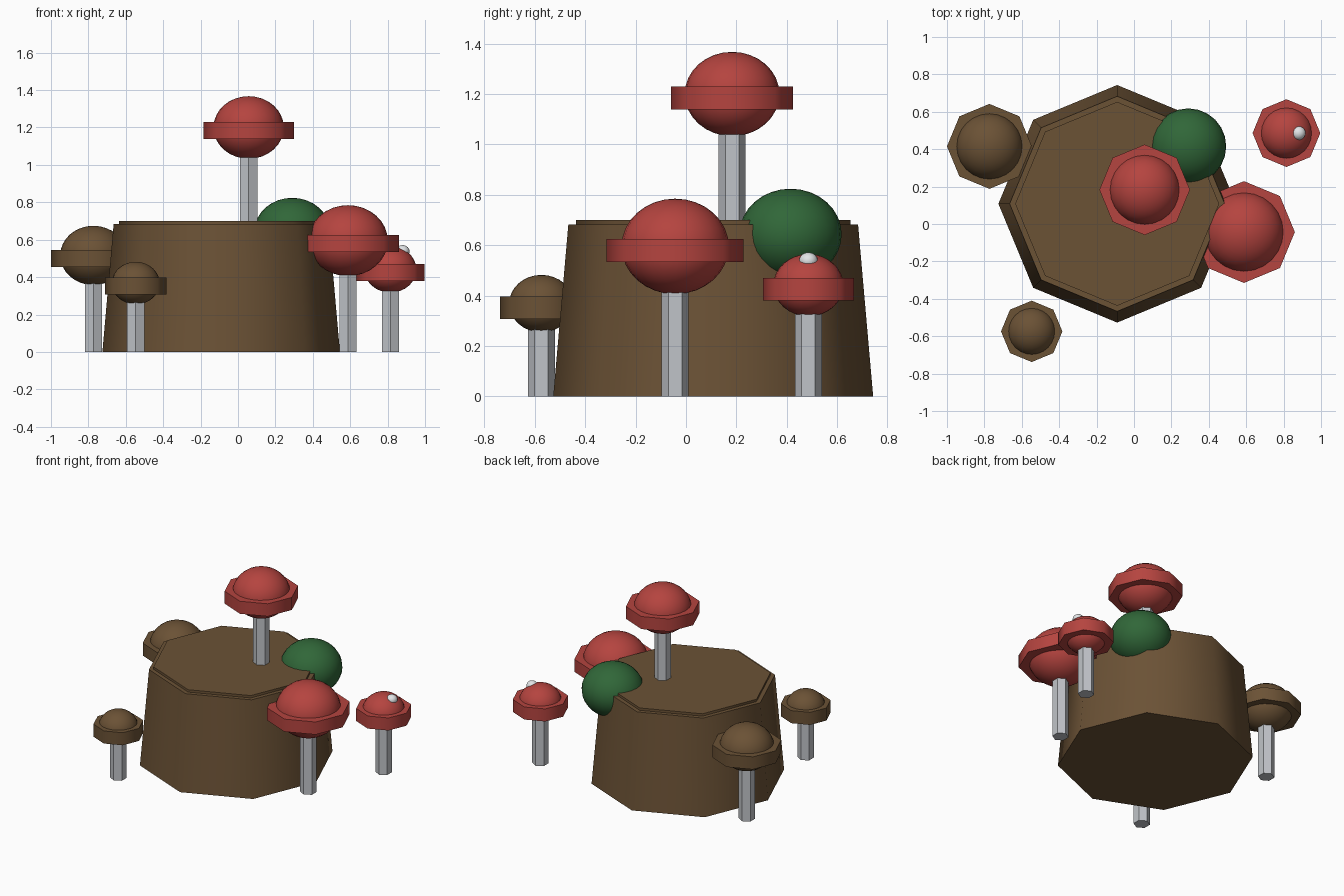
import bpy
import math

cube = bpy.data.objects.get("Cube")
if cube:
    bpy.data.objects.remove(cube, do_unlink=True)


def make_material(name, r, g, b):
    mat = bpy.data.materials.new(name)
    mat.use_nodes = True
    mat.diffuse_color = (r, g, b, 1)
    bsdf = next(n for n in mat.node_tree.nodes if n.type == "BSDF_PRINCIPLED")
    bsdf.inputs["Base Color"].default_value = (r, g, b, 1)
    return mat


BROWN = make_material("bark brown", 0.147, 0.084, 0.036)
RED = make_material("cap red", 0.462, 0.058, 0.050)
GREEN = make_material("moss green", 0.030, 0.135, 0.040)
GREY = make_material("stem pale grey", 0.53, 0.55, 0.58)
WHITE = make_material("spot white", 0.80, 0.82, 0.84)


def finish(name, mat):
    """Name, colour and shade the newest object."""
    obj = bpy.context.object
    obj.name = name
    obj.data.materials.append(mat)
    bpy.ops.object.shade_smooth_by_angle(angle=math.radians(50))
    return obj


def prism(name, mat, x, y, z0, z1, r0, r1, sides):
    bpy.ops.mesh.primitive_cone_add(
        vertices=sides, radius1=r0, radius2=r1, depth=z1 - z0,
        location=(x, y, (z0 + z1) / 2))
    return finish(name, mat)


def ball(name, mat, x, y, z, r, rz):
    bpy.ops.mesh.primitive_uv_sphere_add(
        segments=24, ring_count=16, radius=1, location=(x, y, z))
    bpy.context.object.scale = (r, r, rz)
    bpy.ops.object.transform_apply(location=False, rotation=False, scale=True)
    return finish(name, mat)


def mushroom(name, mat, x, y, base, z, r, brim):
    """Hexagonal stem, flattened round cap and octagonal brim."""
    prism(name + "_stem", GREY, x, y, base, z, 0.0535, 0.0535, 6)
    ball(name + "_cap", mat, x, y, z, r, r * 0.89)
    mid = z - 0.016
    prism(name + "_brim", mat, x, y, mid - 0.045, mid + 0.045, brim, brim, 8)


# Tree stump with a slightly inset cut face
prism("stump", BROWN, -0.09, 0.108, 0, 0.683, 0.635, 0.575, 8)
prism("stump_top", BROWN, -0.09, 0.108, 0.66, 0.70, 0.545, 0.545, 8)

# Moss clump on the stump edge
ball("moss", GREEN, 0.29, 0.415, 0.643, 0.203, 0.181)

# Mushrooms
mushroom("top_mushroom", RED, 0.057, 0.183, 0.69, 1.20, 0.188, 0.242)
mushroom("large_left_mushroom", RED, 0.588, -0.043, 0, 0.595, 0.213, 0.272)
mushroom("small_left_mushroom", RED, 0.815, 0.486, 0, 0.441, 0.139, 0.181)
mushroom("right_mushroom", BROWN, -0.773, 0.415, 0, 0.516, 0.178, 0.227)
mushroom("front_mushroom", BROWN, -0.547, -0.574, 0, 0.368, 0.128, 0.164)

# Pale spot on the small red cap
ball("cap_spot", WHITE, 0.88, 0.486, 0.538, 0.037, 0.033)
